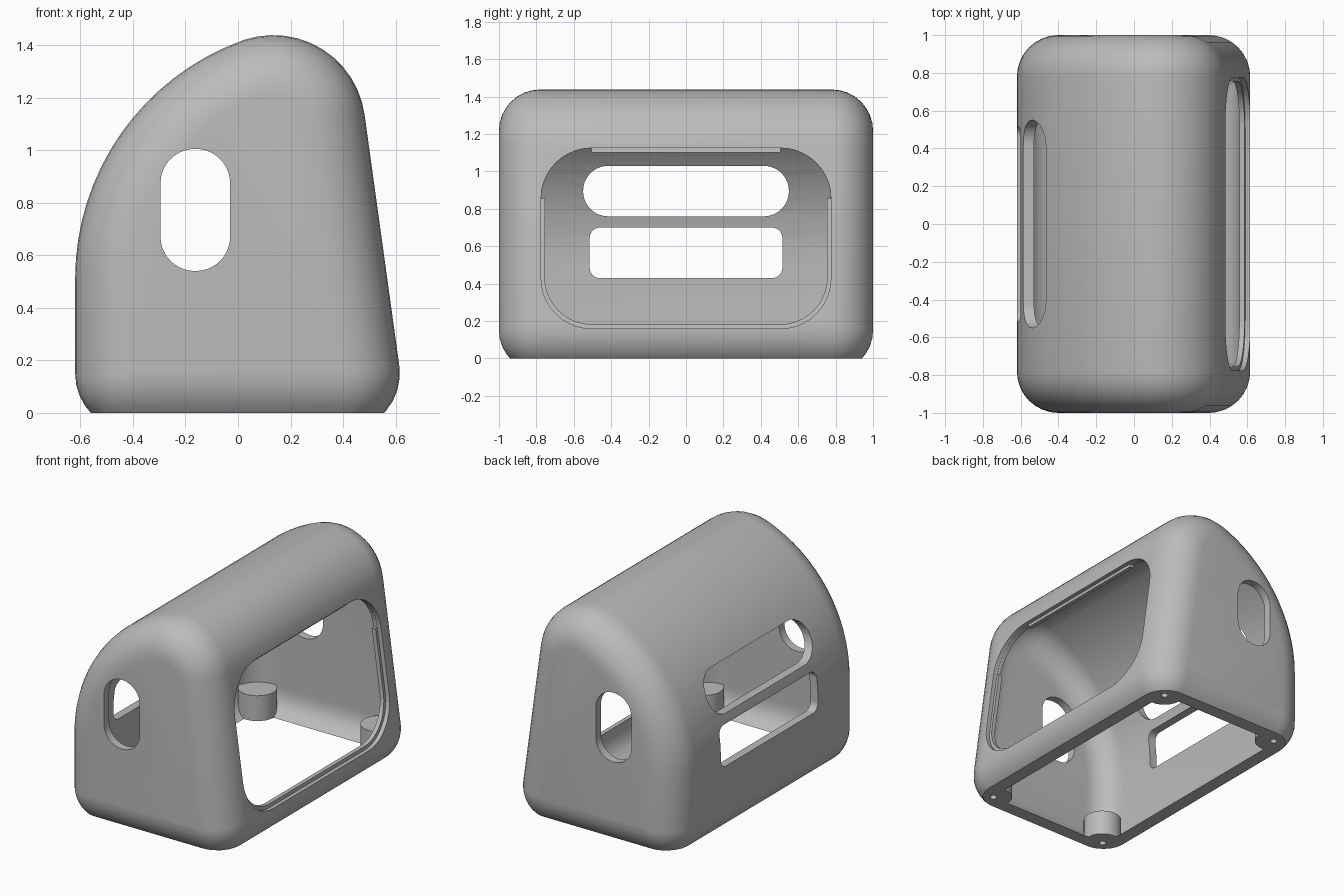
import bpy
import bmesh
from math import sin, cos, radians, pi

if "Cube" in bpy.data.objects:
    bpy.data.objects.remove(bpy.data.objects["Cube"], do_unlink=True)

grey = bpy.data.materials.new("matte_grey")
grey.use_nodes = True
grey.diffuse_color = (0.5, 0.5, 0.5, 1)
grey.node_tree.nodes["Principled BSDF"].inputs["Base Color"].default_value = (0.5, 0.5, 0.5, 1)

ROUND = 0.22     # edge rounding of the housing
WALL = 0.055     # shell thickness
SLANT = 7.9      # lean of the window wall in degrees


def finish(name, bm):
    bmesh.ops.remove_doubles(bm, verts=bm.verts, dist=0.0001)
    bmesh.ops.recalc_face_normals(bm, faces=bm.faces)
    mesh = bpy.data.meshes.new(name)
    bm.to_mesh(mesh)
    bm.free()
    mesh.materials.append(grey)
    obj = bpy.data.objects.new(name, mesh)
    bpy.context.collection.objects.link(obj)
    return obj


def loft(name, rings):
    """Skin a stack of equal closed rings and cap both ends."""
    bm = bmesh.new()
    loops = [[bm.verts.new(p) for p in ring] for ring in rings]
    for a, b in zip(loops, loops[1:]):
        for i in range(len(a)):
            j = (i + 1) % len(a)
            bm.faces.new((a[i], a[j], b[j], b[i]))
    bm.faces.new(loops[0])
    bm.faces.new(loops[-1])
    return finish(name, bm)


def arc(cx, cz, r, a0, a1, n):
    steps = [radians(a0 + (a1 - a0) * i / n) for i in range(n + 1)]
    return [(cx + r * cos(a), cz + r * sin(a)) for a in steps]


def rounded_rect(u0, u1, v0, v1, r, n=10):
    return (arc(u1 - r, v0 + r, r, -90, 0, n) + arc(u1 - r, v1 - r, r, 0, 90, n)
            + arc(u0 + r, v1 - r, r, 90, 180, n) + arc(u0 + r, v0 + r, r, 180, 270, n))


def cut(target, cutter):
    mod = target.modifiers.new("cut", "BOOLEAN")
    mod.operation = "DIFFERENCE"
    mod.solver = "EXACT"
    mod.object = cutter
    bpy.context.view_layer.objects.active = target
    bpy.ops.object.modifier_apply(modifier=mod.name)
    bpy.data.objects.remove(cutter, do_unlink=True)


def side_profile(rho):
    """Housing outline whose edge rounding has radius rho."""
    k = rho - ROUND
    return (arc(-0.40, 0.15, rho, 270, 180, 8)
            + arc(0.345, 0.51, 0.965 + k, 180, 110, 16)
            + arc(0.135, 1.088, 0.35 + k, 108, SLANT, 12)
            + arc(0.396, 0.15, rho, SLANT, -90, 8))


def pillow(name, rho):
    """Extruded outline with rounded ends; a smaller rho gives an inner offset."""
    rings = []
    for side in (-1, 1):
        for i in range(9):
            a = pi / 2 * (i / 8 if side > 0 else 1 - i / 8)
            y = side * (1 - ROUND + rho * sin(a))
            # the inner offset shrinks toward the flat end
            rings.append([(x, y, z) for x, z in side_profile(max(rho * cos(a), 0.0005))])
    return loft(name, rings)


def cylinder(name, x, y, r, z0, z1):
    ring = arc(x, y, r, 0, 345, 23)
    return loft(name, [[(u, v, z) for u, v in ring] for z in (z0, z1)])


def wall_x(z):
    return (0.6332 - z * sin(radians(SLANT))) / cos(radians(SLANT))


def window_cutter(points, depth):
    return loft("window_cutter", [[(wall_x(z) + d, y, z) for y, z in points]
                                  for d in (-depth, 0.3)])


# Hollow shell, with four screw posts left standing in the corners
posts = [(x, y) for x in (-0.45, 0.46) for y in (-0.85, 0.85)]
housing = pillow("housing", ROUND)
cavity = pillow("cavity", ROUND - WALL)
for x, y in posts:
    cut(cavity, cylinder("post_cutter", x, y, 0.12, -0.2, 0.17))
cut(housing, cavity)

# Open flat base
base = rounded_rect(-1, 1, -2, 2, 0.1, 2)
cut(housing, loft("base_cutter", [[(x, y, z) for x, y in base] for z in (-0.5, 0)]))

# Pilot holes in the posts
for x, y in posts:
    cut(housing, cylinder("pilot_cutter", x, y, 0.022, -0.1, 0.12))

# Window: outer rebate, smaller opening leaving a thin lip, lip removed at top corners
cut(housing, window_cutter(rounded_rect(-0.775, 0.775, 0.16, 1.125, 0.27), 0.028))
cut(housing, window_cutter(rounded_rect(-0.755, 0.755, 0.183, 1.102, 0.25), 0.2))
for s in (-1, 1):
    pie = [(s * 0.49, 0.84)] + [(s * y, z) for y, z in arc(0.505, 0.855, 0.269, 0, 90, 10)]
    cut(housing, window_cutter(pie, 0.2))

# Two slots in the curved wall
for outline in (rounded_rect(-0.55, 0.55, 0.76, 1.03, 0.134),
                rounded_rect(-0.515, 0.515, 0.43, 0.70, 0.055)):
    cut(housing, loft("slot_cutter", [[(x, y, z) for y, z in outline] for x in (-1, -0.3)]))

# Oval hole through both end walls
oval = rounded_rect(-0.295, -0.03, 0.54, 1.005, 0.131)
cut(housing, loft("oval_cutter", [[(x, y, z) for x, z in oval] for y in (-1.2, 1.2)]))

# Smooth shading with crisp cut edges
bpy.ops.object.select_all(action="DESELECT")
housing.select_set(True)
bpy.context.view_layer.objects.active = housing
bpy.ops.object.shade_smooth_by_angle(angle=radians(30))
